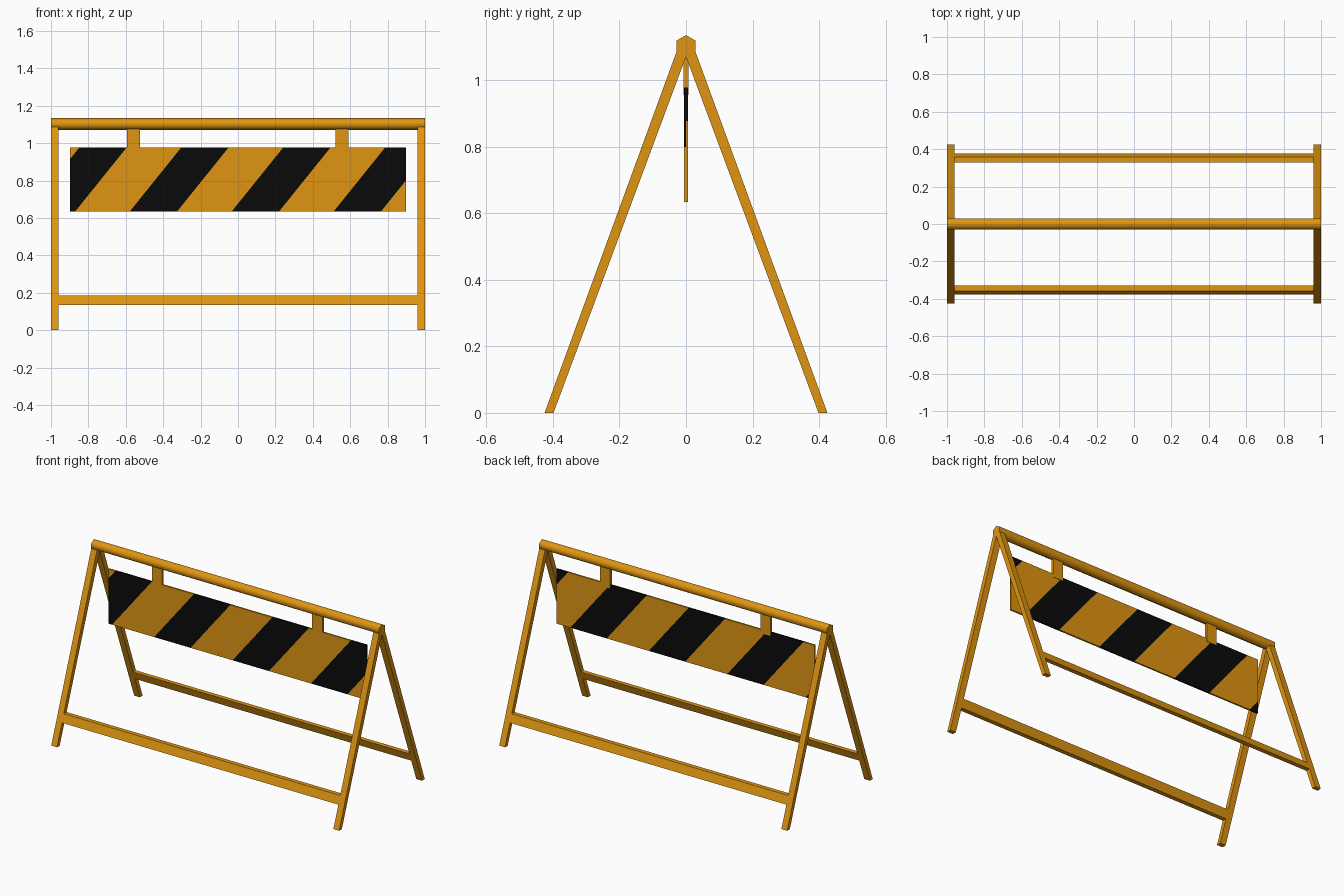
import bpy, bmesh, math
from mathutils import Vector

if "Cube" in bpy.data.objects:
    bpy.data.objects.remove(bpy.data.objects["Cube"])


def material(name, rgb):
    m = bpy.data.materials.new(name)
    m.diffuse_color = (*rgb, 1)
    m.use_nodes = True
    m.node_tree.nodes["Principled BSDF"].inputs["Base Color"].default_value = m.diffuse_color
    return m


ORANGE = material("amber_orange", (0.74, 0.30, 0.006))
BLACK = material("black", (0.003, 0.003, 0.003))


def finish(name, bm, mats):
    bmesh.ops.recalc_face_normals(bm, faces=bm.faces)
    me = bpy.data.meshes.new(name)
    bm.to_mesh(me)
    bm.free()
    for m in mats:
        me.materials.append(m)
    ob = bpy.data.objects.new(name, me)
    bpy.context.collection.objects.link(ob)
    return ob


def prism(bm, profile, x0, x1):
    """Extrude a closed (y, z) profile from x0 to x1."""
    f = bm.faces.new([bm.verts.new((x0, y, z)) for y, z in profile])
    r = bmesh.ops.extrude_face_region(bm, geom=[f], use_keep_orig=True)
    vs = [v for v in r["geom"] if isinstance(v, bmesh.types.BMVert)]
    bmesh.ops.translate(bm, verts=vs, vec=(x1 - x0, 0, 0))


def part(name, profile, x0, x1):
    bm = bmesh.new()
    prism(bm, profile, x0, x1)
    return finish(name, bm, [ORANGE])


# Top rail: smooth-shaded hexagonal bar
R, RZ = 0.0325, 1.1025
hexagon = [(R * math.sin(i * math.pi / 3), RZ + R * math.cos(i * math.pi / 3)) for i in range(6)]
rail = part("top_rail", hexagon, -1, 1)
for p in rail.data.polygons:
    p.use_smooth = abs(p.normal.x) < 0.5

# Leg slope: outer and inner lines, running up to the underside of the rail
(oy, oz), (iy, iz) = hexagon[2], hexagon[3]


def outer(z):
    return 0.425 + (oy - 0.425) * z / oz


def inner(z):
    return 0.398 + (iy - 0.398) * z / iz


for s, side in ((-1, "front"), (1, "back")):
    # Legs
    leg = [(s * y, z) for y, z in ((0.425, 0), (0.398, 0), (iy, iz), (oy, oz))]
    part(side + "_leg_left", leg, -1, -0.96)
    part(side + "_leg_right", leg, 0.96, 1)
    # Lower crossbar lying in the plane of the legs
    a, b = 0.135, 0.185
    bar = [(s * outer(a), a), (s * inner(a), a), (s * inner(b), b), (s * outer(b), b)]
    part(side + "_crossbar", bar, -0.96, 0.96)

# Hanger straps
strap = [(-0.008, 0.955), (0.008, 0.955), (0.008, 1.085), (-0.008, 1.085)]
for x, side in ((-0.558, "left"), (0.556, "right")):
    part("hanger_" + side, strap, x - 0.035, x + 0.035)

# Warning panel: two thin halves, each cut into diagonal stripes
W, Z0, Z1 = 0.897, 0.634, 0.977
PERIOD, BAND, LEAN = 0.545, 0.253, 0.276 / 0.343


def panel_half(name, side, phase):
    """side -1 is the front; u runs to the right as seen from that side."""
    bm = bmesh.new()
    y = side * 0.0055
    prism(bm, [(0, Z0), (y, Z0), (y, Z1), (0, Z1)], -W, W)
    # leave the inner, touching face open
    bmesh.ops.delete(bm, geom=[f for f in bm.faces if all(abs(v.co.y) < 1e-6 for v in f.verts)],
                     context="FACES_ONLY")
    for k in range(-3, 4):
        for u in (phase + k * PERIOD, phase + k * PERIOD + BAND):
            bmesh.ops.bisect_plane(bm, geom=bm.verts[:] + bm.edges[:] + bm.faces[:], dist=1e-5,
                                   plane_co=Vector((-side * u, 0, Z0)),
                                   plane_no=Vector((-side, 0, -LEAN)))
    for f in bm.faces:
        c = f.calc_center_median()
        u = -side * c.x - LEAN * (c.z - Z0) - phase
        f.material_index = 1 if u % PERIOD < BAND else 0
    # orient outwards from the panel middle
    ob = finish(name, bm, [ORANGE, BLACK])
    me = ob.data
    broad = max(me.polygons, key=lambda p: p.area)
    if broad.normal.y * side < 0:
        me.flip_normals()


panel_half("panel_front", -1, -0.579)
panel_half("panel_back", 1, -0.80)
